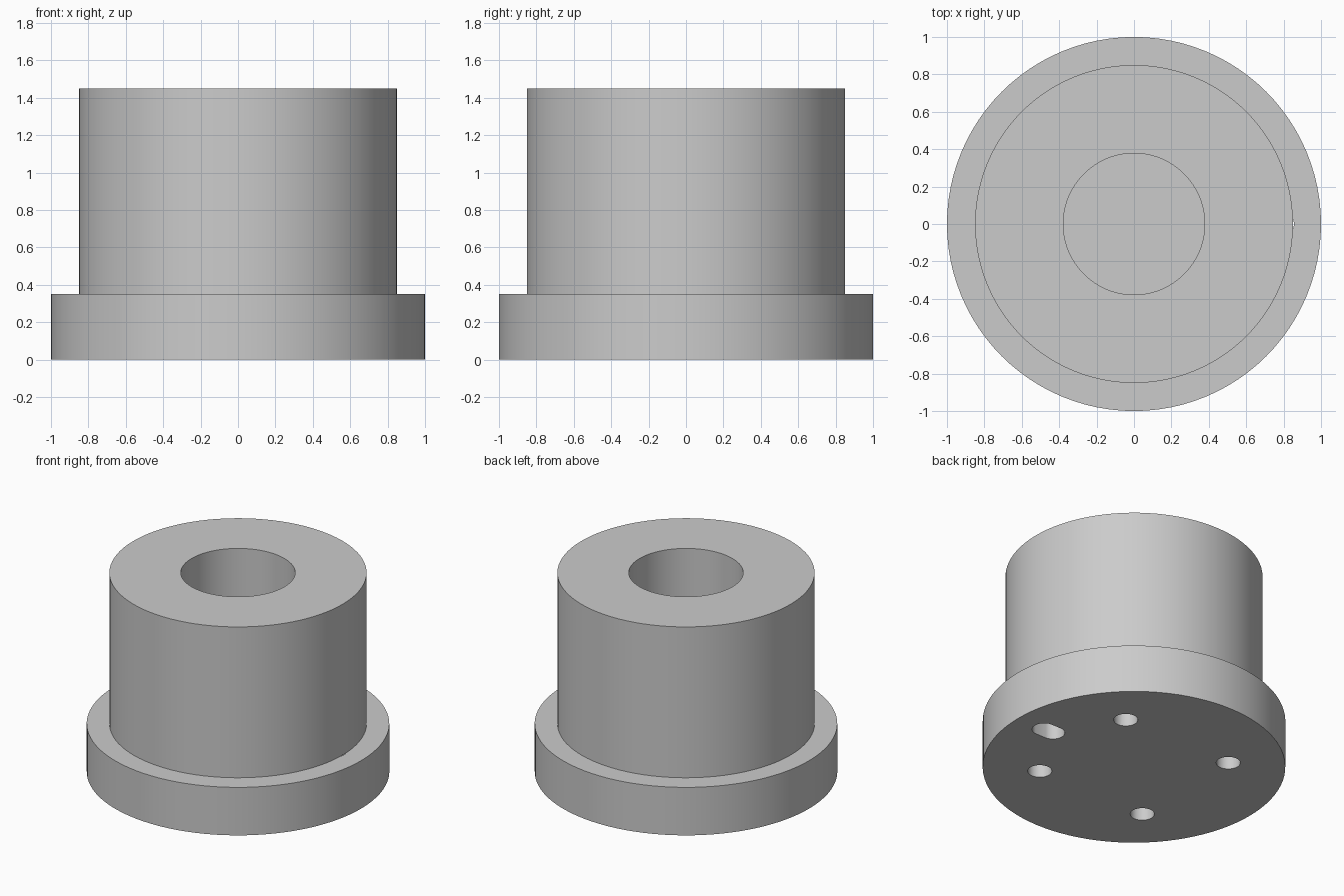
import bpy, bmesh
from math import sin, cos, pi, radians
from mathutils import Vector, Matrix

cube = bpy.data.objects.get("Cube")
if cube:
    bpy.data.objects.remove(cube, do_unlink=True)

SEGMENTS = 96
FLANGE_TOP, BODY_TOP = 0.35, 1.45
FLANGE_R, BODY_R, BORE_R = 1.0, 0.85, 0.378
HOLE_R, HOLE_CIRCLE = 0.08, 0.625
SLOT_MID, SLOT_HALF = 0.738, 0.037

grey = bpy.data.materials.new("plain grey")
grey.use_nodes = True
colour = (0.6, 0.6, 0.6, 1)
grey.diffuse_color = colour
grey.node_tree.nodes["Principled BSDF"].inputs["Base Color"].default_value = colour


def make_object(name, bm):
    bmesh.ops.recalc_face_normals(bm, faces=bm.faces)
    mesh = bpy.data.meshes.new(name)
    bm.to_mesh(mesh)
    bm.free()
    mesh.materials.append(grey)
    obj = bpy.data.objects.new(name, mesh)
    bpy.context.collection.objects.link(obj)
    return obj


def add_hole(bm, distance, angle, stretch=0.0):
    """Add a round cutter, stretched outwards into a slot if asked."""
    turn = Matrix.Rotation(angle, 3, 'Z')
    ring = []
    steps = 32
    for i in range(steps):
        a = 2 * pi * (i + 0.5) / steps
        shift = stretch if cos(a) > 0 else -stretch
        point = Vector((distance + shift + HOLE_R * cos(a), HOLE_R * sin(a), -0.1))
        ring.append(bm.verts.new(turn @ point))
    base = bm.faces.new(ring)
    result = bmesh.ops.extrude_face_region(bm, geom=[base])
    top = [v for v in result["geom"] if isinstance(v, bmesh.types.BMVert)]
    bmesh.ops.translate(bm, verts=top, vec=(0, 0, FLANGE_TOP + 0.1))


# Flanged body with a blind bore, turned from one profile
profile = [(0, 0), (FLANGE_R, 0), (FLANGE_R, FLANGE_TOP), (BODY_R, FLANGE_TOP),
           (BODY_R, BODY_TOP), (BORE_R, BODY_TOP), (BORE_R, FLANGE_TOP), (0, FLANGE_TOP)]
bm = bmesh.new()
points = [bm.verts.new((r, 0, z)) for r, z in profile]
edges = [bm.edges.new(pair) for pair in zip(points, points[1:])]
bmesh.ops.spin(bm, geom=points + edges, cent=(0, 0, 0), axis=(0, 0, 1),
               angle=2 * pi, steps=SEGMENTS)
bmesh.ops.remove_doubles(bm, verts=bm.verts, dist=0.0001)
body = make_object("flanged_bushing", bm)

# Four bolt holes on the diagonals and one radial slot, cut from below
bm = bmesh.new()
for k in range(4):
    add_hole(bm, HOLE_CIRCLE, radians(45 + 90 * k))
add_hole(bm, SLOT_MID, 0, SLOT_HALF)
cutter = make_object("hole_cutter", bm)
cutter.hide_render = True

cut = body.modifiers.new("holes", 'BOOLEAN')
cut.operation = 'DIFFERENCE'
cut.solver = 'EXACT'
cut.object = cutter
bpy.ops.object.select_all(action='DESELECT')
body.select_set(True)
bpy.context.view_layer.objects.active = body
bpy.ops.object.modifier_apply(modifier=cut.name)
bpy.data.objects.remove(cutter, do_unlink=True)

# Smooth walls, sharp rims
bpy.ops.object.shade_smooth_by_angle(angle=radians(30))
